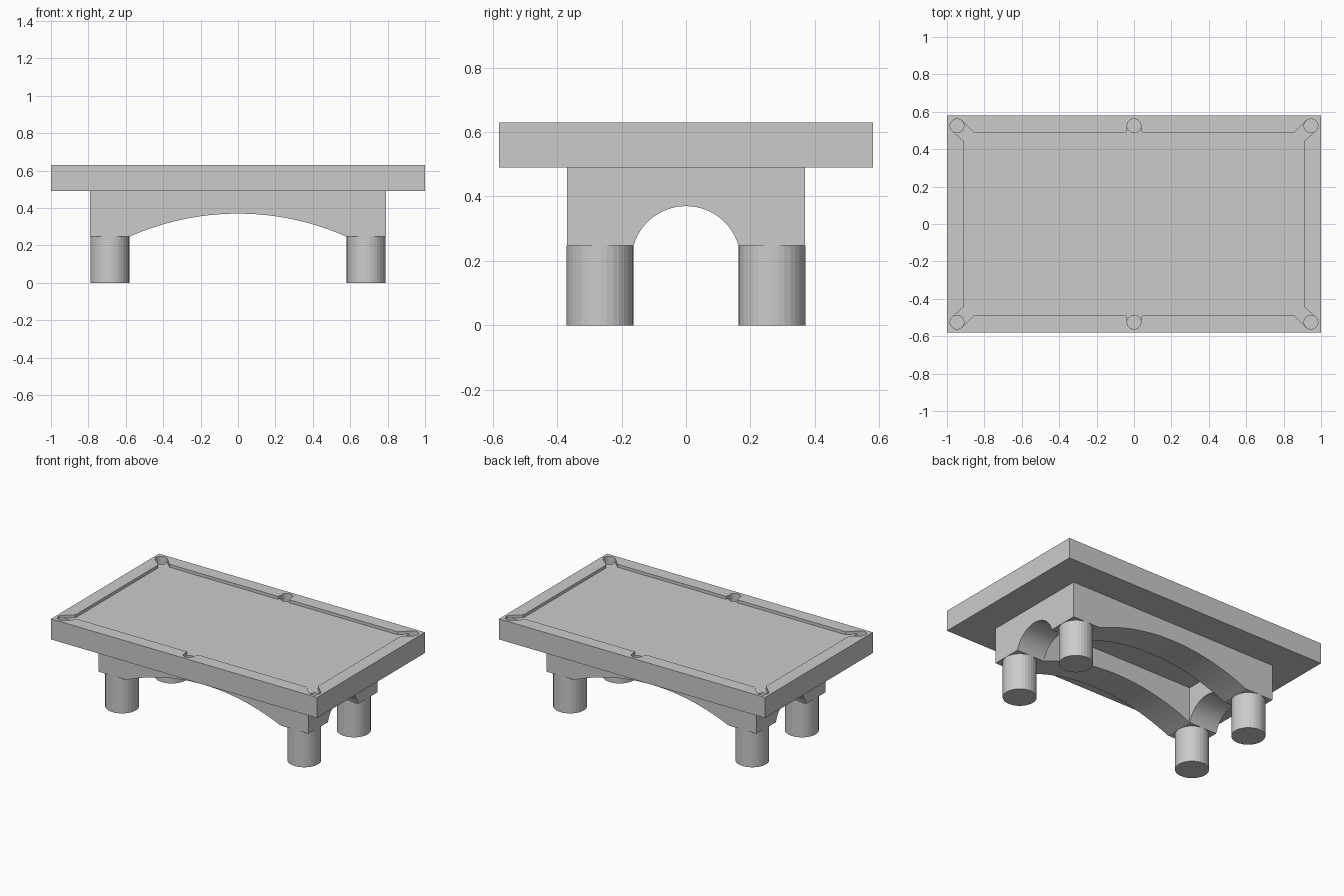
import bpy
import bmesh
from math import asin, sin, cos, pi
from mathutils import Matrix, Vector

old = bpy.data.objects.get("Cube")
if old:
    bpy.data.objects.remove(old, do_unlink=True)

GREY = (0.6, 0.6, 0.6, 1.0)
grey = bpy.data.materials.new("plain grey")
grey.use_nodes = True
grey.diffuse_color = GREY
grey.node_tree.nodes["Principled BSDF"].inputs["Base Color"].default_value = GREY


def finish(name, bm):
    bmesh.ops.recalc_face_normals(bm, faces=bm.faces[:])
    mesh = bpy.data.meshes.new(name)
    bm.to_mesh(mesh)
    bm.free()
    mesh.materials.append(grey)
    obj = bpy.data.objects.new(name, mesh)
    bpy.context.collection.objects.link(obj)
    return obj


def prism(name, outline, direction):
    """Extrude a closed outline of 3D points along a direction."""
    bm = bmesh.new()
    face = bm.faces.new([bm.verts.new(p) for p in outline])
    ext = bmesh.ops.extrude_face_region(bm, geom=[face])
    moved = [v for v in ext["geom"] if isinstance(v, bmesh.types.BMVert)]
    bmesh.ops.translate(bm, verts=moved, vec=Vector(direction))
    return finish(name, bm)


def box(name, hx, hy, z0, z1):
    corners = [(-hx, -hy, z0), (hx, -hy, z0), (hx, hy, z0), (-hx, hy, z0)]
    return prism(name, corners, (0, 0, z1 - z0))


def cylinder(name, x, y, r, z0, z1, sides=32):
    bm = bmesh.new()
    bmesh.ops.create_cone(bm, cap_ends=True, segments=sides, radius1=r, radius2=r,
                          depth=z1 - z0,
                          matrix=Matrix.Translation((x, y, (z0 + z1) / 2)))
    return finish(name, bm)


def cut(target, cutters):
    """Subtract each cutter, bake the result and discard the cutters."""
    for c in cutters:
        c.hide_render = True
        mod = target.modifiers.new("cut", 'BOOLEAN')
        mod.operation = 'DIFFERENCE'
        mod.solver = 'EXACT'
        mod.object = c
    deps = bpy.context.evaluated_depsgraph_get()
    mesh = bpy.data.meshes.new_from_object(target.evaluated_get(deps))
    target.modifiers.clear()
    target.data = mesh
    mesh.name = target.name
    for c in cutters:
        bpy.data.objects.remove(c, do_unlink=True)


def arch(half, spring, crown, steps):
    """Circular arc opening, closed below the springing line."""
    rise = crown - spring
    r = (half * half + rise * rise) / (2 * rise)
    a = asin(half / r)
    pts = [(r * sin(t), crown - r + r * cos(t))
           for t in (a - 2 * a * i / steps for i in range(steps + 1))]
    return pts + [(-half, spring - 0.1), (half, spring - 0.1)]


# Table top with sunken bed and six pockets
TOP, BED, UNDER = 0.63, 0.61, 0.49
POCKET_X, POCKET_Y, POCKET_R = 0.946, 0.525, 0.037
table_top = box("table_top", 1.0, 0.58, UNDER, TOP)

d = POCKET_R * 0.7071
quarter = [(0.91, 0.443), (POCKET_X + d, POCKET_Y - d),
           (POCKET_X - d, POCKET_Y + d), (0.858, 0.49),
           (0.042, 0.49), (0.035, POCKET_Y)]
outline = []
for sx, sy in ((1, 1), (-1, 1), (-1, -1), (1, -1)):
    part = [(sx * x, sy * y, BED) for x, y in quarter]
    outline += part if sx * sy > 0 else part[::-1]
# Trim the corner mouths so that they end at the pocket centres
bed_cutter = prism("bed_cutter", outline, (0, 0, 0.1))
pockets = [cylinder("pocket_cutter", x, y, POCKET_R, 0.57, 0.7)
           for x in (-POCKET_X, 0, POCKET_X) for y in (-POCKET_Y, POCKET_Y)]
cut(table_top, [bed_cutter] + pockets)

# Hollow base frame with an arch through each side
BASE_X, BASE_Y, IN_X, IN_Y, LEG_TOP = 0.79, 0.37, 0.58, 0.163, 0.247
base_frame = box("base_frame", BASE_X, BASE_Y, LEG_TOP, UNDER)
hollow = box("hollow_cutter", IN_X, IN_Y, 0.1, 0.6)
long_arch = prism("long_arch_cutter",
                  [(u, -1, z) for u, z in arch(IN_X, LEG_TOP, 0.37, 24)], (0, 2, 0))
short_arch = prism("short_arch_cutter",
                   [(-1, u, z) for u, z in arch(IN_Y, LEG_TOP, 0.37, 24)], (2, 0, 0))
cut(base_frame, [hollow, long_arch, short_arch])

# Four round legs under the frame corners
for sx, side in ((1, "left"), (-1, "right")):
    for sy, end in ((-1, "front"), (1, "back")):
        cylinder(f"{end}_{side}_leg", sx * (BASE_X + IN_X) / 2,
                 sy * (BASE_Y + IN_Y) / 2, 0.104, 0, LEG_TOP)
